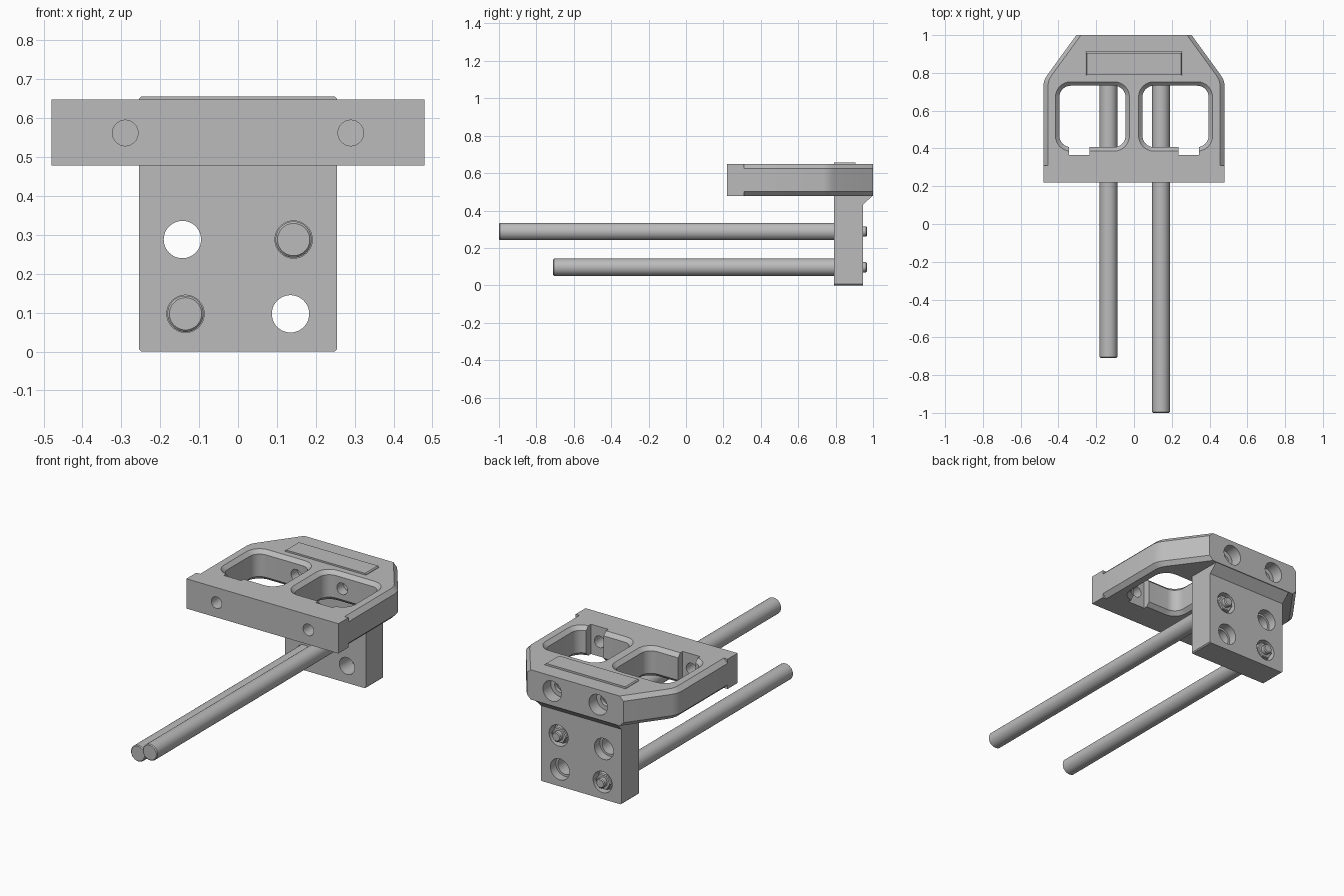
import bpy
import bmesh
import math
from mathutils import Matrix

if "Cube" in bpy.data.objects:
    bpy.data.objects.remove(bpy.data.objects["Cube"])

grey = bpy.data.materials.new("plain grey")
grey.use_nodes = True
colour = (0.5, 0.5, 0.5, 1)
grey.diffuse_color = colour
grey.node_tree.nodes["Principled BSDF"].inputs["Base Color"].default_value = colour


def finish(name, bm):
    """Turn a bmesh into a named grey object."""
    bmesh.ops.recalc_face_normals(bm, faces=bm.faces)
    mesh = bpy.data.meshes.new(name)
    bm.to_mesh(mesh)
    bm.free()
    mesh.materials.append(grey)
    obj = bpy.data.objects.new(name, mesh)
    bpy.context.collection.objects.link(obj)
    return obj


def loft(name, loops):
    """Skin a stack of equal-length loops of 3D points and cap both ends."""
    bm = bmesh.new()
    rings = [[bm.verts.new(p) for p in loop] for loop in loops]
    n = len(rings[0])
    for a, b in zip(rings, rings[1:]):
        for i in range(n):
            j = (i + 1) % n
            bm.faces.new((a[i], a[j], b[j], b[i]))
    bm.faces.new(rings[0])
    bm.faces.new(rings[-1])
    return finish(name, bm)


def box(name, x0, x1, y0, y1, z0, z1):
    corners = [(x0, y0), (x1, y0), (x1, y1), (x0, y1)]
    return loft(name, [[(x, y, z) for x, y in corners] for z in (z0, z1)])


def bar(name, x, z, r, y0, y1, sides=48, chamfer=0.0):
    """Round or many-sided bar along y with optional chamfered ends."""
    stations = [(y0, r), (y1, r)]
    if chamfer:
        stations = [(y0, r - chamfer), (y0 + chamfer, r),
                    (y1 - chamfer, r), (y1, r - chamfer)]
    angles = [2 * math.pi * i / sides for i in range(sides)]
    return loft(name, [[(x + s * math.cos(a), y, z + s * math.sin(a))
                        for a in angles] for y, s in stations])


def combine(target, tool, operation="DIFFERENCE"):
    mod = target.modifiers.new("combine", "BOOLEAN")
    mod.operation = operation
    mod.solver = "EXACT"
    mod.object = tool
    bpy.context.view_layer.objects.active = target
    bpy.ops.object.modifier_apply(modifier=mod.name)
    bpy.data.objects.remove(tool)


def rounded_rect(x0, x1, y0, y1, r, d, z):
    """Rounded rectangle grown outward by d, at height z."""
    pts = []
    for k, (cx, cy) in enumerate([(x1 - r, y1 - r), (x0 + r, y1 - r),
                                  (x0 + r, y0 + r), (x1 - r, y0 + r)]):
        for i in range(9):
            a = math.pi / 2 * (k + i / 8)
            pts.append((cx + (r + d) * math.cos(a), cy + (r + d) * math.sin(a), z))
    return pts


# Head plate: chamfered tapering body joined to a square front bar
LOW, HIGH, CH = 0.478, 0.648, 0.024


def outline(inset, z):
    half = [(0.48 - inset, 0.3), (0.48 - inset, 0.735), (0.474 - inset, 0.763),
            (0.46 - inset, 0.787), (0.305 - inset, 1.0)]
    return [(x, y, z) for x, y in half] + [(-x, y, z) for x, y in reversed(half)]


plate = loft("head_plate", [outline(CH, LOW), outline(0, LOW + CH),
                            outline(0, HIGH - CH), outline(CH, HIGH)])
combine(plate, box("front_bar", -0.48, 0.48, 0.22, 0.31, LOW, HIGH), "UNION")

# Windows with chamfered rims, nut notches and front bolt holes
for side in (-1, 1):
    x0, x1 = sorted((side * 0.045, side * 0.395))
    levels = [(LOW - 0.01, 0.031), (LOW + 0.021, 0),
              (HIGH - 0.021, 0), (HIGH + 0.01, 0.031)]
    combine(plate, loft("window_cut", [rounded_rect(x0, x1, 0.407, 0.732, 0.06, d, z)
                                       for z, d in levels]))
    cx = side * 0.29
    combine(plate, box("notch_cut", cx - 0.055, cx + 0.055, 0.365, 0.5, 0.4, 0.7))
    combine(plate, bar("front_hole_cut", cx, 0.562, 0.033, 0.1, 0.45))

# Slot that receives the tab of the block
combine(plate, box("slot_cut", -0.256, 0.256, 0.788, 0.91, 0.4, 0.7))

# Mounting block: side profile with a flared lip and a tab on top
profile = [(0.79, 0), (0.945, 0), (0.945, 0.43), (0.998, LOW + 0.002),
           (0.905, LOW + 0.002), (0.905, 0.656), (0.79, 0.656)]
block = loft("mounting_block", [[(x, y, z) for y, z in profile]
                                for x in (-0.255, 0.255)])
bm = bmesh.new()
bm.from_mesh(block.data)
ends = [e for e in bm.edges
        if all(v.co.z < 0.01 or v.co.z > 0.65 for v in e.verts)
        and abs(e.verts[0].co.y - e.verts[1].co.y) > 0.05]
bmesh.ops.bevel(bm, geom=ends, offset=0.006, segments=1, affect="EDGES")
bm.to_mesh(block.data)
bm.free()

# Clamp bolt holes through plate and tab, counterbored at the back
for x in (-0.145, 0.145):
    for part in (plate, block):
        combine(part, bar("clamp_hole_cut", x, 0.562, 0.033, 0.7, 1.1))
    combine(plate, bar("clamp_bore_cut", x, 0.562, 0.058, 0.93, 1.1))

# Rod holes in the block, counterbored at the back
for x, z in ((-0.143, 0.288), (0.143, 0.288), (-0.135, 0.097), (0.135, 0.097)):
    combine(block, bar("rod_hole_cut", x, z, 0.048, 0.7, 1.1))
    combine(block, bar("rod_bore_cut", x, z, 0.06, 0.895, 1.1))

# Rods with their threaded ends, washers and nuts
for label, x, z, tip in (("left", 0.143, 0.288, -1.0), ("right", -0.135, 0.097, -0.71)):
    bar(label + "_rod", x, z, 0.0465, tip, 0.893, chamfer=0.005)
    bar(label + "_washer", x, z, 0.057, 0.89, 0.902)
    bar(label + "_nut", x, z, 0.049, 0.9, 0.942, sides=6, chamfer=0.005)
    bar(label + "_stud", x, z, 0.027, 0.85, 0.968, chamfer=0.005)

# Smooth the round surfaces and keep the edges sharp
bpy.ops.object.select_all(action="DESELECT")
for obj in bpy.context.collection.objects:
    if obj.type == "MESH":
        obj.select_set(True)
        bpy.context.view_layer.objects.active = obj
bpy.ops.object.shade_smooth_by_angle(angle=math.radians(20))
